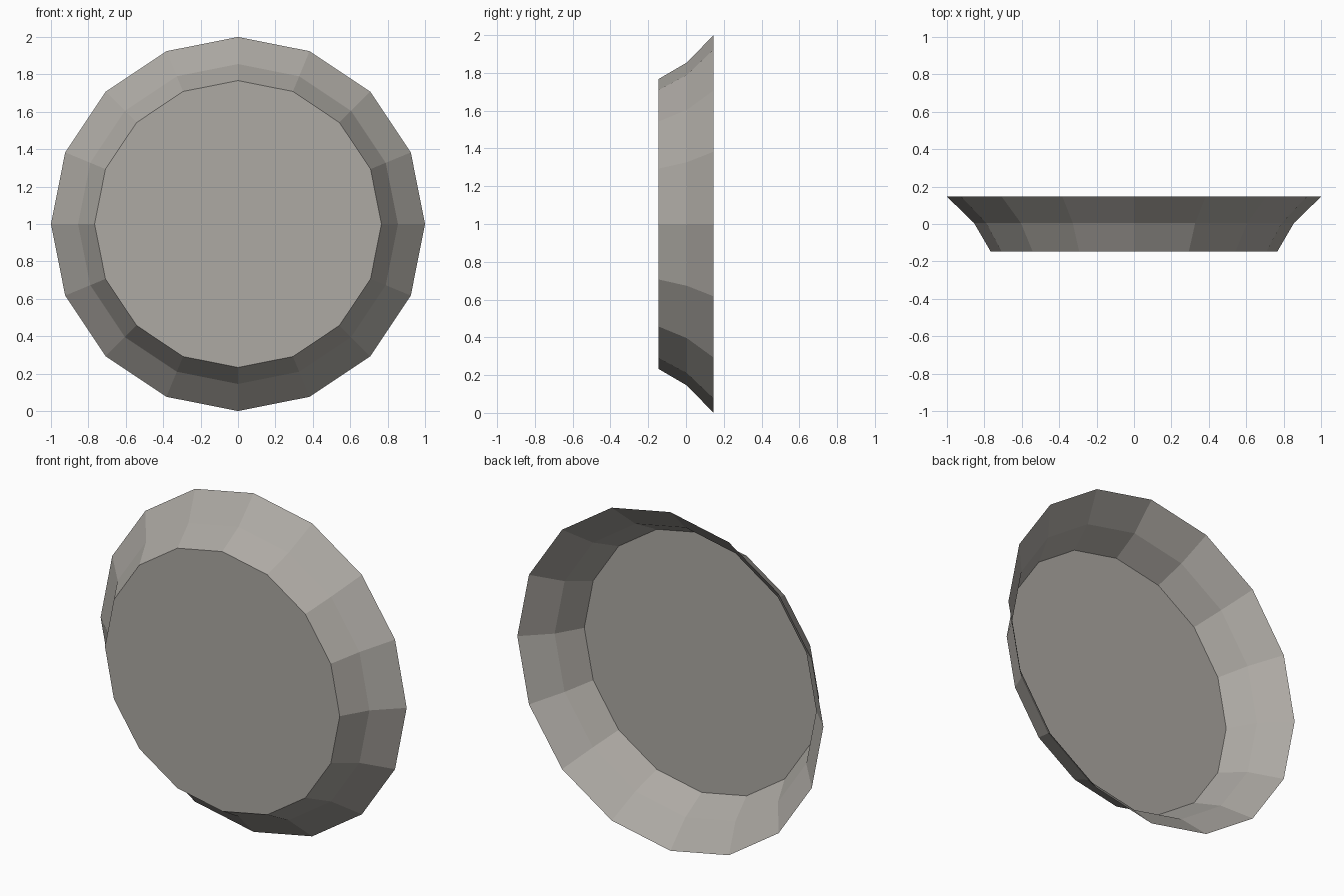
import bpy, bmesh, math

if "Cube" in bpy.data.objects:
    bpy.data.objects.remove(bpy.data.objects["Cube"])

SIDES = 16
# (radius, y) rings from the flat front face to the open back rim
PROFILE = [(0.767, -0.146), (0.855, 0.005), (1.0, 0.146)]

# warm grey finish
grey = bpy.data.materials.new("warm_grey")
grey.diffuse_color = (0.42, 0.40, 0.37, 1)
grey.use_nodes = True
grey.node_tree.nodes["Principled BSDF"].inputs["Base Color"].default_value = grey.diffuse_color

bm = bmesh.new()
rings = []
for r, y in PROFILE:
    rings.append([bm.verts.new((r * math.sin(a), y, 1 + r * math.cos(a)))
                  for a in (2 * math.pi * i / SIDES for i in range(SIDES))])

# flat front disc
bm.faces.new(rings[0])

# two flaring wall bands, open at the back
for inner, outer in zip(rings, rings[1:]):
    for i in range(SIDES):
        j = (i + 1) % SIDES
        bm.faces.new((inner[j], inner[i], outer[i], outer[j]))

# consistent outward normals: front disc faces -y
bmesh.ops.recalc_face_normals(bm, faces=bm.faces)
bm.faces.ensure_lookup_table()
if bm.faces[0].normal.y > 0:
    bmesh.ops.reverse_faces(bm, faces=bm.faces)

mesh = bpy.data.meshes.new("dish")
bm.to_mesh(mesh)
bm.free()
mesh.materials.append(grey)
dish = bpy.data.objects.new("dish", mesh)
bpy.context.collection.objects.link(dish)
